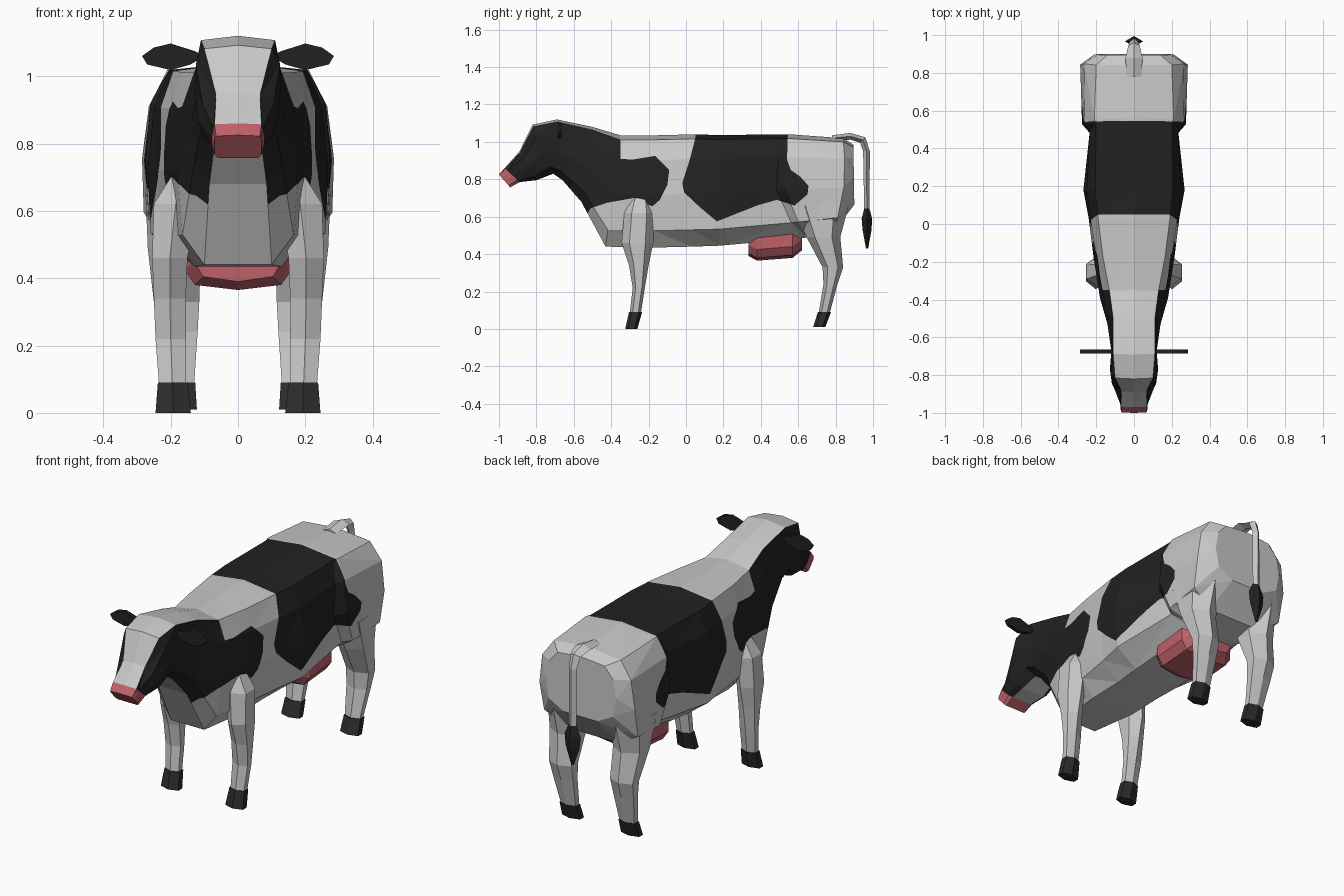
import bpy, bmesh, math
from mathutils import Vector

if "Cube" in bpy.data.objects:
    bpy.data.objects.remove(bpy.data.objects["Cube"])


def mat(name, rgb):
    m = bpy.data.materials.new(name)
    m.diffuse_color = (*rgb, 1)
    m.use_nodes = True
    m.node_tree.nodes["Principled BSDF"].inputs["Base Color"].default_value = m.diffuse_color
    return m


WHITE = mat("white_hide", (0.58, 0.58, 0.58))
BLACK = mat("black_hide", (0.016, 0.016, 0.016))
PINK = mat("pink_skin", (0.52, 0.12, 0.14))
HOOF = mat("dark_hoof", (0.025, 0.025, 0.025))


def loft(name, rings, mats):
    """Join closed rings of points into a capped tube."""
    bm = bmesh.new()
    vs = [[bm.verts.new(p) for p in r] for r in rings]
    n = len(rings[0])
    for a, b in zip(vs, vs[1:]):
        for i in range(n):
            j = (i + 1) % n
            bm.faces.new((a[i], a[j], b[j], b[i]))
    bm.faces.new(vs[0])
    bm.faces.new(vs[-1])
    bmesh.ops.recalc_face_normals(bm, faces=bm.faces)
    me = bpy.data.meshes.new(name)
    bm.to_mesh(me)
    bm.free()
    ob = bpy.data.objects.new(name, me)
    bpy.context.collection.objects.link(ob)
    for m in mats:
        me.materials.append(m)
    return ob


def mirrored(half):
    """Half outline from top centre to bottom centre -> closed ring."""
    return half + [(-x, y, z) for x, y, z in half[-2:0:-1]]


# Body, from nose to rump: top y, z, bottom y, z, bend, five half widths
SECTIONS = [
    (-1.0, .825, -.94, .757, 0, .065, .07, .07, .07, .06),
    (-.97, .86, -.89, .785, 0, .07, .073, .077, .077, .06),
    (-.89, .95, -.80, .795, 0, .065, .105, .118, .10, .07),
    (-.82, 1.092, -.71, .83, 0, .10, .125, .127, .11, .06),
    (-.69, 1.12, -.66, .795, 0, .11, .115, .12, .11, .07),
    (-.50, 1.08, -.56, .68, 0, .11, .125, .14, .13, .085),
    (-.35, 1.035, -.43, .44, 0, .13, .165, .18, .165, .10),
    (-.17, 1.035, -.17, .435, 0, .165, .20, .215, .20, .13),
    (.03, 1.04, .03, .44, 0, .19, .23, .24, .23, .13),
    (.18, 1.037, .18, .445, 0, .205, .25, .268, .26, .14),
    (.54, 1.04, .62, .485, -.10, .20, .235, .235, .225, .13),
    (.56, 1.04, .65, .49, -.08, .21, .26, .275, .265, .14),
    (.84, 1.02, .79, .52, .03, .20, .265, .285, .28, .16),
    (.895, .985, .90, .665, 0, .14, .19, .21, .19, .10),
]
LEVELS = (.04, .22, .53, .85, 1)


def body_ring(s):
    top, bottom = Vector((0, s[0], s[1])), Vector((0, s[2], s[3]))
    half = [tuple(top)]
    for t, w in zip(LEVELS, s[5:]):
        p = top.lerp(bottom, t)
        half.append((w, p.y + s[4] * math.sin(math.pi * t), p.z))
    half.append(tuple(bottom))
    return mirrored(half)


body = loft("body", [body_ring(s) for s in SECTIONS], [WHITE, BLACK, PINK])

# Hide patches as side outlines (y, z)
NECK_PATCH = [(-1.1, 1.2), (-.35, 1.2), (-.35, .91), (-.29, .905), (-.165, .925),
              (-.09, .85), (-.10, .77), (-.14, .69), (-.18, .655), (-.28, .70),
              (-.42, .675), (-.51, .645), (-.6, .5), (-1.1, .5)]
BACK_PATCH = [(.055, 1.2), (.05, 1.02), (.02, .905), (-.02, .78), (-.01, .73),
              (.075, .65), (.165, .575), (.38, .66), (.485, .69), (.58, .66),
              (.65, .72), (.655, .765), (.61, .815), (.56, .85), (.54, .905),
              (.55, 1.2)]


def inside(poly, y, z):
    hit = False
    for (y0, z0), (y1, z1) in zip(poly, poly[1:] + poly[:1]):
        if (z0 > z) != (z1 > z) and y < y0 + (z - z0) * (y1 - y0) / (z1 - z0):
            hit = not hit
    return hit


def paint_body(ob):
    bm = bmesh.new()
    bm.from_mesh(ob.data)
    strip = bm.faces.layers.int.new("strip")
    # Ridge and throat strips stay white in the neck patch; muzzle is pink
    for i, f in enumerate(bm.faces):
        f[strip] = 1 if i % 12 in (0, 5, 6, 11) else 0
        if i < 12 or len(f.verts) > 4 and f.calc_center_median().y < 0:
            f[strip] = 2
    bmesh.ops.triangulate(bm, faces=bm.faces)
    # Cut the hide along the patch outlines
    for poly in (NECK_PATCH, BACK_PATCH):
        for (y0, z0), (y1, z1) in zip(poly, poly[1:] + poly[:1]):
            near = []
            for f in bm.faces:
                ys = [v.co.y for v in f.verts]
                zs = [v.co.z for v in f.verts]
                if (max(ys) >= min(y0, y1) and min(ys) <= max(y0, y1)
                        and max(zs) >= min(z0, z1) and min(zs) <= max(z0, z1)):
                    near.append(f)
            if near:
                geom = near + list({e for f in near for e in f.edges}) \
                    + list({v for f in near for v in f.verts})
                bmesh.ops.bisect_plane(bm, geom=geom, dist=1e-5, plane_co=(0, y0, z0),
                                       plane_no=(0, z1 - z0, y0 - y1))
    for f in bm.faces:
        c = f.calc_center_median()
        dark = inside(BACK_PATCH, c.y, c.z) or (
            f[strip] == 0 and inside(NECK_PATCH, c.y, c.z))
        f.material_index = 2 if f[strip] == 2 else int(dark)
    bm.to_mesh(ob.data)
    bm.free()


paint_body(body)


def leg_ring(side, z, y0, y1, x0, x1):
    d, xm = (y1 - y0) * .25, (x0 + x1) / 2
    pts = [(xm, y0), (x1, y0 + d), (x1, y1 - d), (xm, y1), (x0, y1 - d), (x0, y0 + d)]
    return [(side * x, y, z) for x, y in pts]


# Legs and hooves: z, front y, back y, inner x, outer x
FRONT_LEG = [(.70, -.30, -.19, .13, .20), (.62, -.33, -.17, .12, .25),
             (.46, -.345, -.175, .15, .255), (.34, -.305, -.20, .155, .25),
             (.22, -.285, -.22, .155, .245), (.09, -.30, -.24, .155, .235)]
FRONT_HOOF = [(.09, -.305, -.235, .15, .238), (0, -.325, -.26, .14, .245)]
REAR_LEG = [(.66, .56, .87, .10, .275), (.49, .645, .825, .11, .268),
            (.33, .73, .84, .115, .25), (.24, .735, .81, .12, .24),
            (.09, .71, .77, .13, .22)]
REAR_HOOF = [(.09, .705, .775, .127, .225), (.01, .68, .745, .122, .23)]
for tag, side in (("right", 1), ("left", -1)):
    for part, rows, m in (("front_leg", FRONT_LEG, WHITE), ("front_hoof", FRONT_HOOF, HOOF),
                          ("rear_leg", REAR_LEG, WHITE), ("rear_hoof", REAR_HOOF, HOOF)):
        loft(f"{part}_{tag}", [leg_ring(side, *r) for r in rows], [m])
    # Flat drooping ear
    outline = [(.10, 1.06), (.13, 1.075), (.20, 1.097), (.25, 1.085), (.285, 1.06),
               (.27, 1.035), (.20, 1.018), (.14, 1.035)]
    loft(f"ear_{tag}", [[(side * x, y, z) for x, z in outline] for y in (-.685, -.665)], [BLACK])

# Udder: y, half width, top z, bottom z
udder = [(.335, .13, .48, .39), (.38, .16, .50, .365), (.57, .16, .51, .38),
         (.62, .12, .51, .42)]
loft("udder", [mirrored([(0, y, t), (w, y, t), (w, y, b + .06), (w * .8, y, b + .015),
                         (0, y, b)]) for y, w, t, b in udder], [PINK])


# Tail and tuft: y, z, half width, half thickness, direction of thickness
def tail_ring(y, z, w, h, ang):
    dy, dz = h * math.cos(ang), h * math.sin(ang)
    return [(-w, y, z), (0, y + dy, z + dz), (w, y, z), (0, y - dy, z - dz)]


UP = math.pi / 2
loft("tail", [tail_ring(*r) for r in (
    (.78, 1.02, .04, .015, UP), (.88, 1.03, .045, .018, UP), (.945, 1.01, .03, .02, .8),
    (.965, .95, .022, .018, 0), (.967, .62, .022, .014, 0))], [WHITE])
loft("tail_tuft", [tail_ring(*r) for r in (
    (.967, .65, .02, .012, 0), (.967, .59, .048, .028, 0), (.968, .53, .042, .024, 0),
    (.968, .43, .008, .006, 0))], [BLACK])
